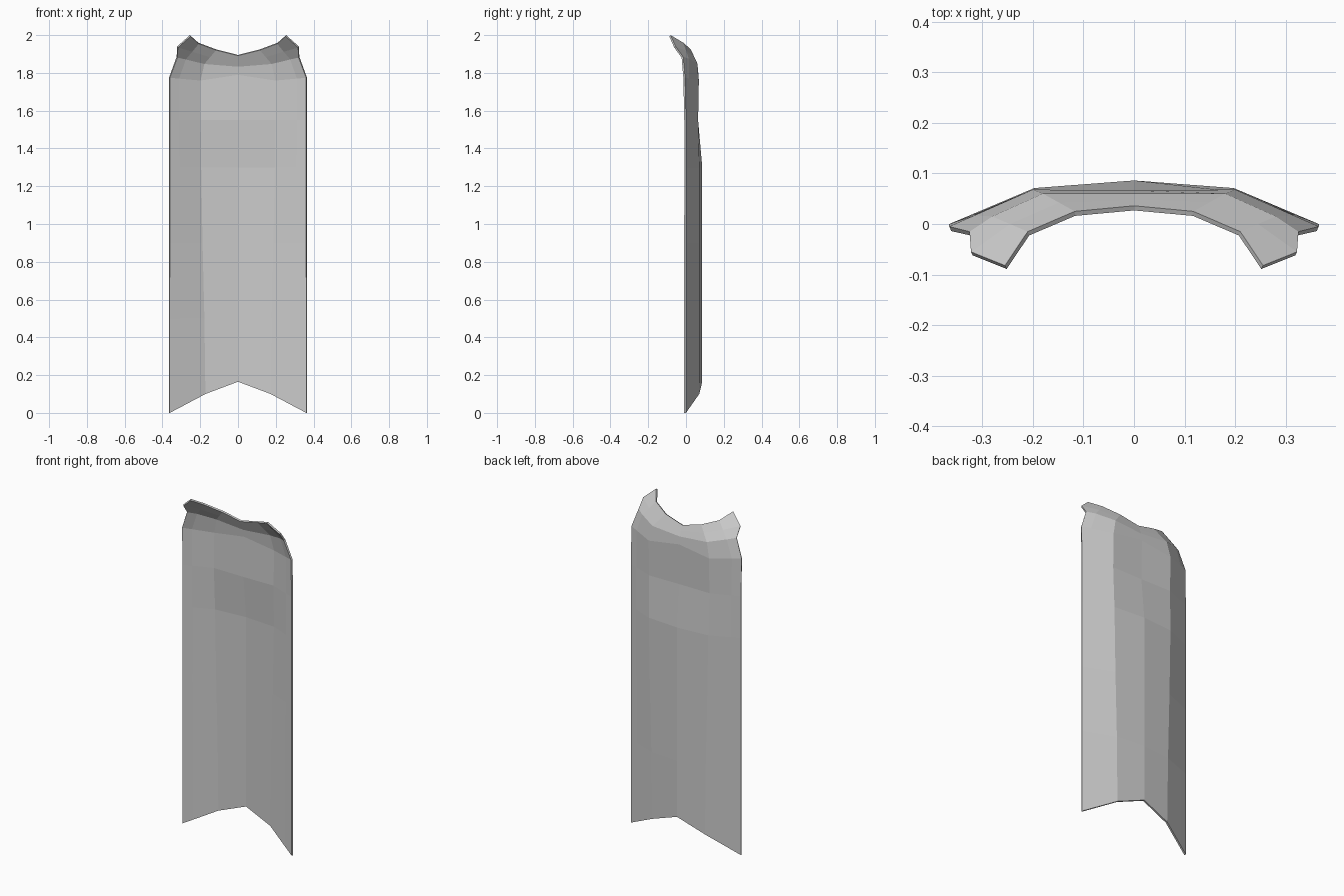
import bpy
import bmesh
from mathutils import Vector

default_cube = bpy.data.objects.get("Cube")
if default_cube:
    bpy.data.objects.remove(default_cube, do_unlink=True)

# Cloth colour
cloth = bpy.data.materials.new("grey cloth")
grey = (0.6, 0.6, 0.6, 1.0)
cloth.use_nodes = True
cloth.diffuse_color = grey
cloth.node_tree.nodes["Principled BSDF"].inputs["Base Color"].default_value = grey


def body_row(centre_z, shoulder_z, edge_z, centre_y, shoulder_x, shoulder_y, edge_y=0.0):
    """Half of one cross-section: centre, fold, side panel, outer edge."""
    centre = Vector((0, centre_y, centre_z))
    fold = Vector((shoulder_x, shoulder_y, shoulder_z))
    edge = Vector((0.365, edge_y, edge_z))
    return [centre, fold, fold.lerp(edge, 0.7), edge]


# Hanging sheet, from the notched hem up to the shoulders
rows = [body_row(0.165, 0.1, 0, 0.086, 0.175, 0.07)]
for z, fold_x in ((0.5, 0.18), (0.9, 0.19), (1.3, 0.197)):
    rows.append(body_row(z, z, z, 0.086, fold_x, 0.071))
rows.append(body_row(1.55, 1.55, 1.55, 0.062, 0.2, 0.064))
rows.append(body_row(1.79, 1.76, 1.775, 0.066, 0.2, 0.068, -0.005))

# Collar bending forward and rising into two corner points
shoulder = [(0, 0.06, 1.835), (0.18, 0.06, 1.85), (0.28, 0.015, 1.875), (0.325, -0.015, 1.885)]
rim = [(0, 0.036, 1.895), (0.117, 0.025, 1.925), (0.21, -0.015, 1.96), (0.255, -0.082, 2.0)]
rows.append([Vector(p) for p in shoulder])
middle = [Vector(a).lerp(Vector(b), 0.5) for a, b in zip(shoulder, rim)]
middle[-1] = Vector((0.322, -0.055, 1.94))
rows.append(middle)
rows.append([Vector(p) for p in rim])

# Mirror each half row and join the rows with quads
bm = bmesh.new()
grid = []
for half in rows:
    left = [bm.verts.new(p) for p in half]
    right = [bm.verts.new((-p.x, p.y, p.z)) for p in half[1:]]
    grid.append(right[::-1] + left)
for low, high in zip(grid, grid[1:]):
    for i in range(len(low) - 1):
        bm.faces.new((low[i], high[i], high[i + 1], low[i + 1]))

mesh = bpy.data.meshes.new("cape")
bm.to_mesh(mesh)
bm.free()
mesh.materials.append(cloth)
cape = bpy.data.objects.new("cape", mesh)
bpy.context.collection.objects.link(cape)

# Cloth thickness, added on the inside
solid = cape.modifiers.new("thickness", "SOLIDIFY")
solid.thickness = 0.01
solid.offset = -1
